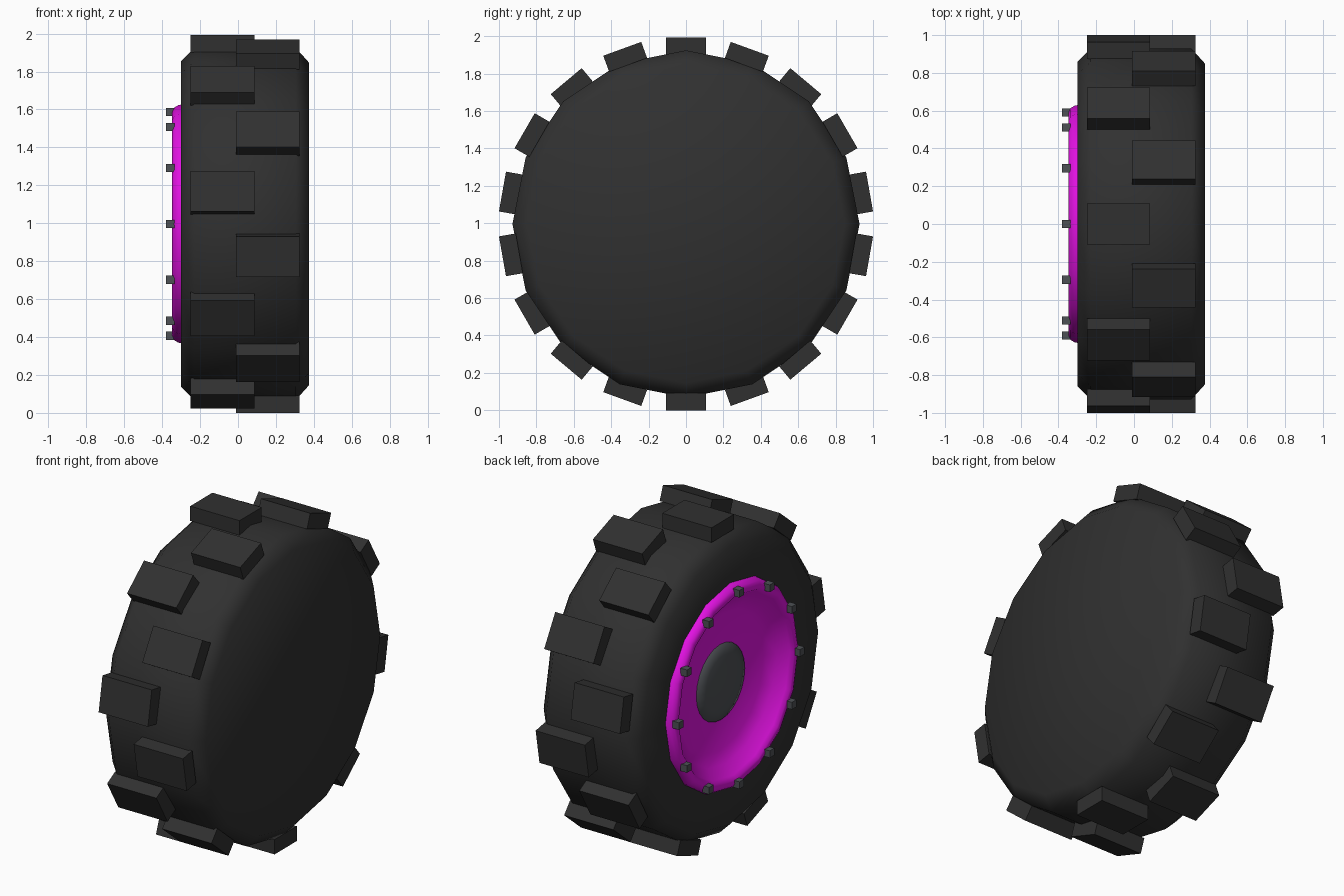
import bpy, bmesh, math
from mathutils import Matrix, Vector

if "Cube" in bpy.data.objects:
    bpy.data.objects.remove(bpy.data.objects["Cube"])

CZ = 0.9964  # axle height


def material(name, rgb):
    m = bpy.data.materials.new(name)
    m.diffuse_color = (*rgb, 1)
    m.use_nodes = True
    m.node_tree.nodes["Principled BSDF"].inputs["Base Color"].default_value = m.diffuse_color
    return m


RUBBER = material("black rubber", (0.03, 0.03, 0.03))
MAGENTA = material("magenta rim", (0.76, 0.006, 0.76))
STEEL = material("dark steel", (0.075, 0.082, 0.09))


def finish(name, bm, mat, smooth_angle=None):
    bmesh.ops.recalc_face_normals(bm, faces=bm.faces)
    me = bpy.data.meshes.new(name)
    bm.to_mesh(me)
    bm.free()
    me.materials.append(mat)
    ob = bpy.data.objects.new(name, me)
    ob.location.z = CZ
    bpy.context.collection.objects.link(ob)
    if smooth_angle:
        bpy.ops.object.select_all(action='DESELECT')
        ob.select_set(True)
        bpy.context.view_layer.objects.active = ob
        bpy.ops.object.shade_smooth_by_angle(angle=math.radians(smooth_angle))
    return ob


def lathe(name, profile, sides, mat, smooth_angle):
    """Revolve (x, radius) points around the x axis; radius 0 ends close to a point."""
    bm = bmesh.new()
    rings = []
    for x, r in profile:
        if r == 0:
            rings.append([bm.verts.new((x, 0, 0))] * sides)
        else:
            rings.append([bm.verts.new((x, r * math.sin(a), r * math.cos(a)))
                          for a in (2 * math.pi * i / sides for i in range(sides))])
    for p, q in zip(rings, rings[1:]):
        for i in range(sides):
            j = (i + 1) % sides
            loop = list(dict.fromkeys((p[i], p[j], q[j], q[i])))
            bm.faces.new(loop)
    return finish(name, bm, mat, smooth_angle)


def box(bm, centre, size, angle=0):
    m = (Matrix.Rotation(angle, 4, 'X') @ Matrix.Translation(Vector(centre))
         @ Matrix.Diagonal((*size, 1)))
    bmesh.ops.create_cube(bm, size=1, matrix=m)


# tyre carcass: closed solid with a shallow recess for the rim
lathe("tyre", [(0.375, 0), (0.375, 0.85), (0.305, 0.928), (-0.23, 0.928),
               (-0.30, 0.858), (-0.30, 0.60), (-0.19, 0.60), (-0.19, 0)],
      16, RUBBER, 60)

# tread lugs: 18 blocks alternating between the two shoulders
bm = bmesh.new()
R_IN, R_OUT = 0.905, 0.9964
for i in range(18):
    x = -0.082 if i % 2 == 0 else 0.157
    box(bm, (x, 0, (R_IN + R_OUT) / 2), (0.336, 0.216, R_OUT - R_IN),
        math.radians(20 * i))
finish("tread_lugs", bm, RUBBER)

# dished rim with a rounded lip
lathe("rim", [(-0.295, 0.63), (-0.315, 0.626), (-0.338, 0.612), (-0.348, 0.59),
              (-0.344, 0.565), (-0.325, 0.548), (-0.275, 0.49), (-0.235, 0.42),
              (-0.23, 0)],
      16, MAGENTA, 50)

# low domed hub cap
lathe("hub_cap", [(-0.225, 0.235), (-0.24, 0.23), (-0.255, 0.17), (-0.265, 0.09),
                  (-0.268, 0)],
      24, STEEL, 60)

# square bolts around the lip
bm = bmesh.new()
for i in range(12):
    a = math.radians(30 * i)
    box(bm, (-0.358, 0.59 * math.sin(a), 0.59 * math.cos(a)), (0.044, 0.044, 0.044))
finish("rim_bolts", bm, STEEL)
